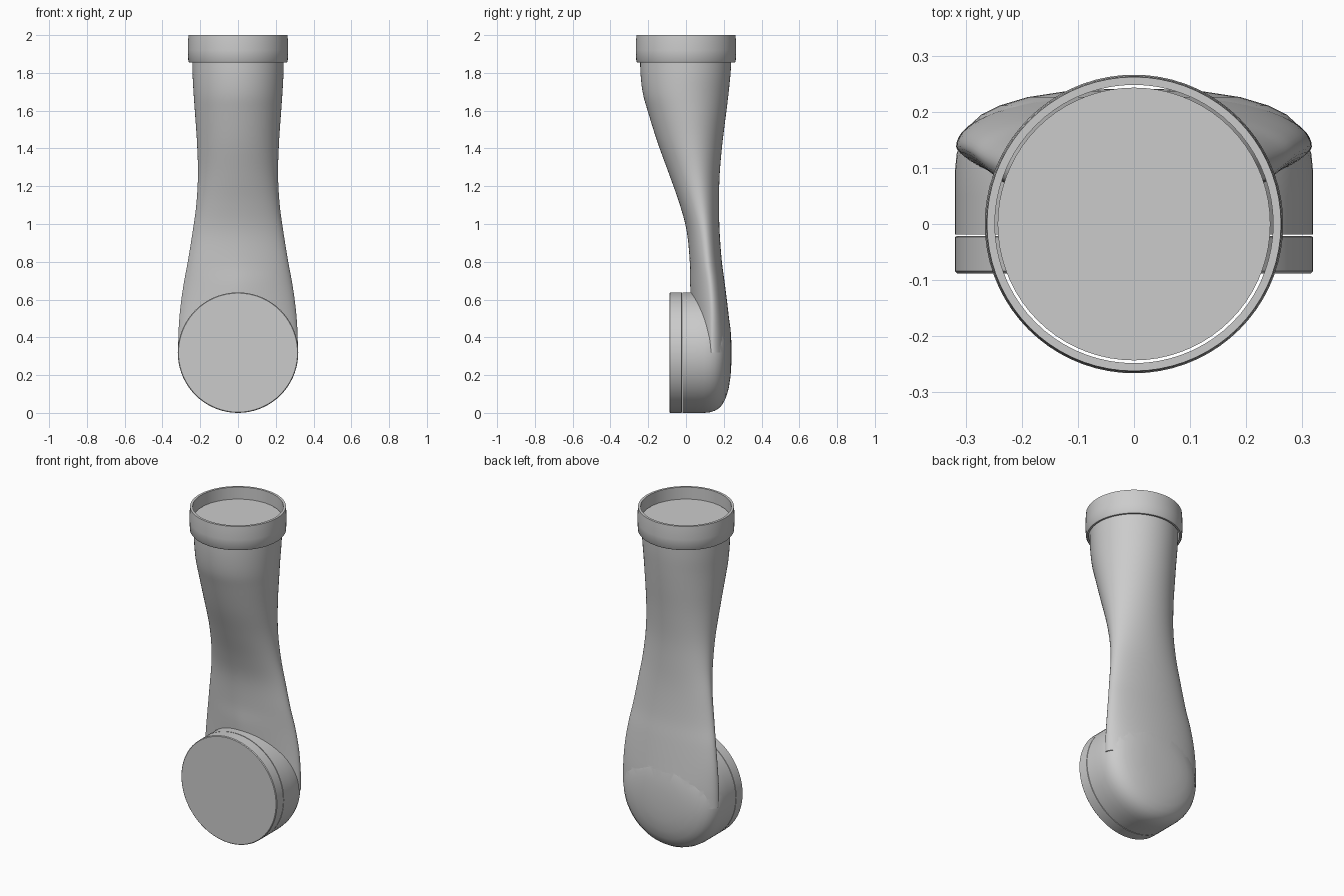
import bpy, bmesh
from math import sin, cos, pi, copysign

if "Cube" in bpy.data.objects:
    bpy.data.objects.remove(bpy.data.objects["Cube"])

SEG = 72


def skin(name, rings, closed=False, angle=35):
    """Bridge a list of point rings; cap the ends or close the loop."""
    bm = bmesh.new()
    vs = [[bm.verts.new(p) for p in r] for r in rings]
    pairs = list(zip(vs, vs[1:])) + ([(vs[-1], vs[0])] if closed else [])
    for a, b in pairs:
        for i in range(len(a)):
            j = (i + 1) % len(a)
            bm.faces.new((a[i], a[j], b[j], b[i]))
    if not closed:
        bm.faces.new(vs[0])
        bm.faces.new(vs[-1])
    bmesh.ops.recalc_face_normals(bm, faces=bm.faces)
    me = bpy.data.meshes.new(name)
    bm.to_mesh(me)
    bm.free()
    ob = bpy.data.objects.new(name, me)
    bpy.context.collection.objects.link(ob)
    shade(ob, angle)
    return ob


def shade(ob, angle):
    bpy.ops.object.select_all(action='DESELECT')
    ob.select_set(True)
    bpy.context.view_layer.objects.active = ob
    bpy.ops.object.shade_smooth_by_angle(angle=angle * pi / 180)


def ring_z(r, z):
    return [(r * cos(2 * pi * i / SEG), r * sin(2 * pi * i / SEG), z) for i in range(SEG)]


def ring_y(r, y, zc=0.319):
    return [(r * cos(2 * pi * i / SEG), y, zc + r * sin(2 * pi * i / SEG)) for i in range(SEG)]


def section(z, a, front, mid, back, p):
    """Oval slice: elliptic back half, front half with exponent p."""
    pts = []
    for i in range(SEG):
        c, s = cos(2 * pi * i / SEG), sin(2 * pi * i / SEG)
        if s >= 0:
            pts.append((a * c, mid + (back - mid) * s, z))
        else:
            pts.append((a * copysign(abs(c) ** (2 / p), c),
                        mid - (mid - front) * abs(s) ** (2 / p), z))
    return pts


def smooth_rows(rows, n=5):
    """Catmull-Rom interpolation between the key slices."""
    out = []
    for k in range(len(rows) - 1):
        p0, p1 = rows[max(k - 1, 0)], rows[k]
        p2, p3 = rows[k + 1], rows[min(k + 2, len(rows) - 1)]
        for t in (i / n for i in range(n)):
            out.append([0.5 * (2 * b + (c - a) * t + (2 * a - 5 * b + 4 * c - d) * t * t
                               + (3 * b - a - 3 * c + d) * t ** 3)
                        for a, b, c, d in zip(p0, p1, p2, p3)])
    return out + [rows[-1]]


# Curved arm: z, half width, front y, widest y, back y, front exponent
slices = [
    (1.93, 0.243, -0.243, 0.0, 0.243, 2.0),
    (1.80, 0.241, -0.241, 0.0, 0.236, 2.0),
    (1.69, 0.235, -0.228, 0.0, 0.225, 2.0),
    (1.59, 0.228, -0.200, 0.010, 0.213, 2.0),
    (1.43, 0.217, -0.150, 0.030, 0.193, 2.0),
    (1.26, 0.212, -0.088, 0.055, 0.178, 2.0),
    (1.10, 0.221, -0.032, 0.080, 0.175, 2.0),
    (0.96, 0.240, 0.004, 0.100, 0.178, 1.9),
    (0.80, 0.266, 0.020, 0.115, 0.190, 1.8),
    (0.68, 0.288, 0.022, 0.130, 0.206, 1.65),
    (0.55, 0.306, 0.030, 0.138, 0.222, 1.6),
    (0.43, 0.315, 0.040, 0.138, 0.235, 1.6),
    (0.32, 0.317, 0.050, 0.138, 0.239, 1.6),
]
arm = skin("curved_arm", [section(*r) for r in smooth_rows(slices)])

# Rounded elbow housing, turned about the y axis
profile = [(0.319, -0.019), (0.319, 0.05), (0.319, 0.095), (0.316, 0.125), (0.308, 0.152),
           (0.294, 0.175), (0.272, 0.195), (0.24, 0.211), (0.19, 0.226), (0.125, 0.236),
           (0.06, 0.240), (0.015, 0.241)]
elbow = skin("elbow_housing", [ring_y(r, y) for r, y in profile])

# Merge the housing into the arm
mod = arm.modifiers.new("merge", 'BOOLEAN')
mod.operation = 'UNION'
mod.solver = 'EXACT'
mod.object = elbow
bpy.context.view_layer.objects.active = arm
bpy.ops.object.modifier_move_to_index(modifier="merge", index=0)
bpy.ops.object.modifier_apply(modifier="merge")
bpy.data.objects.remove(elbow)
shade(arm, 35)

# Flat front cap with a fine seam behind it
skin("front_cap", [ring_y(0.315, -0.088), ring_y(0.319, -0.084), ring_y(0.319, -0.023),
                   ring_y(0.315, -0.021)])

# Open collar around the top of the arm
collar = [(0.258, 1.855), (0.263, 1.862), (0.266, 1.92), (0.264, 1.975), (0.262, 2.0),
          (0.248, 2.0), (0.248, 1.855)]
skin("top_collar", [ring_z(r, z) for r, z in collar], closed=True)
